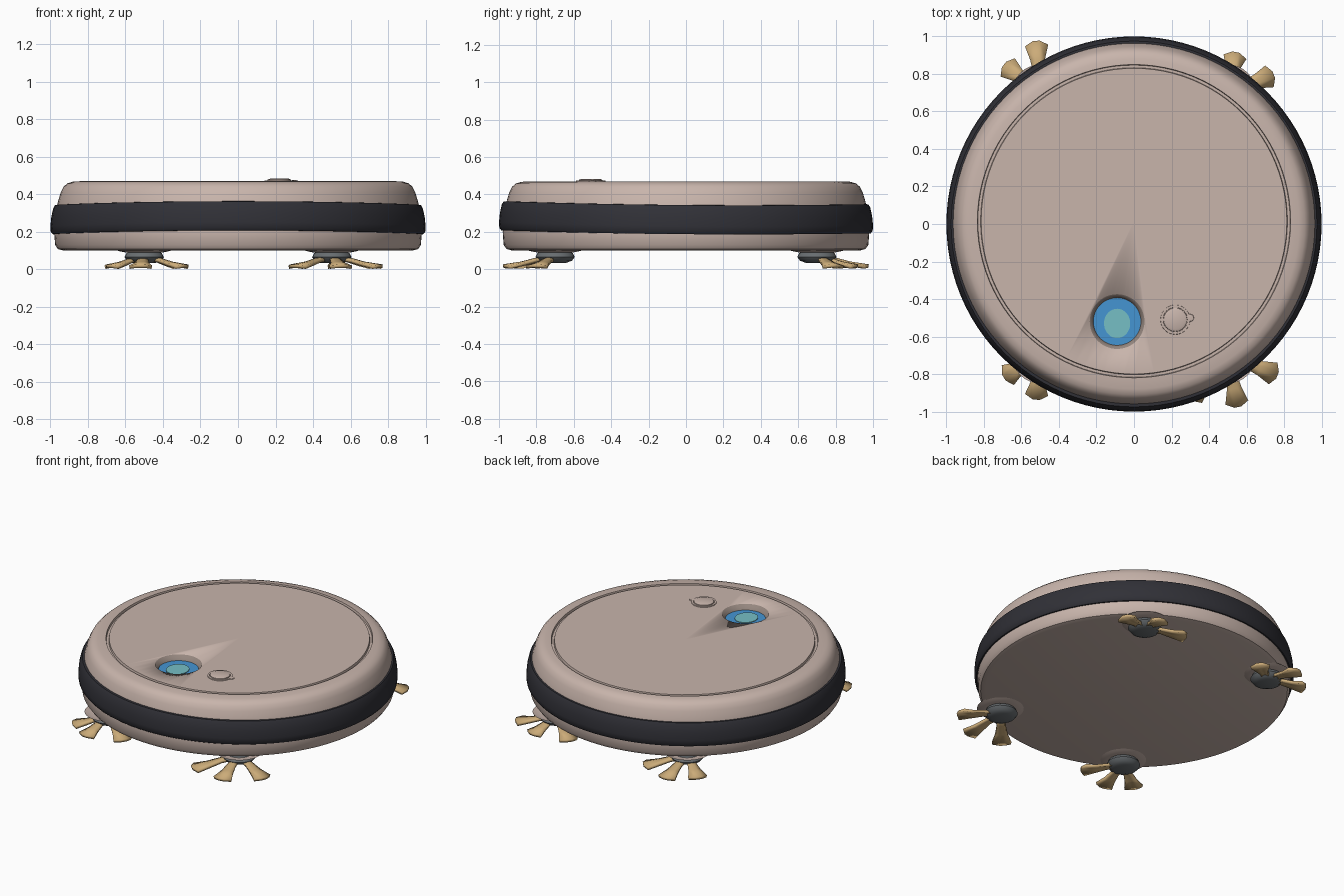
import bpy, bmesh, math
from mathutils import Vector

if "Cube" in bpy.data.objects:
    bpy.data.objects.remove(bpy.data.objects["Cube"], do_unlink=True)


def material(name, r, g, b):
    m = bpy.data.materials.new(name)
    m.use_nodes = True
    m.diffuse_color = (r, g, b, 1)
    bsdf = m.node_tree.nodes["Principled BSDF"]
    bsdf.inputs["Base Color"].default_value = (r, g, b, 1)
    bsdf.inputs["Roughness"].default_value = 0.6
    return m


SHELL = material("warm beige", 0.58, 0.46, 0.41)
RIM = material("brown grey", 0.30, 0.24, 0.21)
BAND = material("charcoal", 0.03, 0.03, 0.038)
BLUE = material("lens blue", 0.06, 0.30, 0.65)
CYAN = material("pale cyan", 0.18, 0.52, 0.56)
HUB = material("hub grey", 0.14, 0.155, 0.165)
STRAW = material("straw", 0.60, 0.41, 0.19)


def finish(name, bm, mats, angle=40):
    bmesh.ops.recalc_face_normals(bm, faces=bm.faces)
    me = bpy.data.meshes.new(name)
    bm.to_mesh(me)
    bm.free()
    for m in mats:
        me.materials.append(m)
    ob = bpy.data.objects.new(name, me)
    bpy.context.collection.objects.link(ob)
    bpy.ops.object.select_all(action="DESELECT")
    ob.select_set(True)
    bpy.context.view_layer.objects.active = ob
    bpy.ops.object.shade_smooth_by_angle(angle=math.radians(angle))
    return ob


def lathe(name, profile, mats, centre=(0, 0), segments=96, closed=False,
          shape=None, index=0):
    """Revolve (radius, z) points; shape may move each finished vertex."""
    bm = bmesh.new()
    rings = []
    for r, z in profile:
        n = segments if r > 0 else 1
        rings.append([bm.verts.new((r * math.cos(math.tau * i / n),
                                    r * math.sin(math.tau * i / n), z)) for i in range(n)])
    pairs = list(zip(rings, rings[1:]))
    if closed:
        pairs.append((rings[-1], rings[0]))
    for a, b in pairs:
        for i in range(segments):
            j = (i + 1) % segments
            quad = [a[i % len(a)], a[j % len(a)], b[j % len(b)], b[i % len(b)]]
            f = bm.faces.new(list(dict.fromkeys(quad)))
            f.material_index = index
    for v in bm.verts:
        if shape:
            shape(v.co)
        v.co.x += centre[0]
        v.co.y += centre[1]
    return finish(name, bm, mats)


# Main shell with a shallow groove around the lid
def shift_lid(co):
    if co.z > 0.44 and co.xy.length < 0.85:
        co.y += 0.015


body = lathe("body_shell", [
    (0, 0.10), (0.93, 0.10), (0.96, 0.108), (0.975, 0.13), (0.98, 0.20),
    (0.965, 0.34), (0.957, 0.37), (0.945, 0.41), (0.93, 0.44), (0.91, 0.458),
    (0.88, 0.467), (0.835, 0.47), (0.832, 0.455), (0.818, 0.455),
    (0.815, 0.47), (0, 0.47)], [SHELL, RIM], shape=shift_lid)

# Tapered socket for the lens
EYE = (-0.09, -0.52)
cutter = lathe("lens_cutter", [(0, 0.43), (0.127, 0.43), (0.146, 0.47),
                               (0.15, 0.50), (0, 0.50)],
               [SHELL, RIM], EYE, 48, index=1)
cutter.hide_render = True
cut = body.modifiers.new("lens_socket", "BOOLEAN")
cut.object = cutter
cut.operation = "DIFFERENCE"
cut.solver = "EXACT"
bpy.ops.object.select_all(action="DESELECT")
bpy.context.view_layer.objects.active = body
body.select_set(True)
bpy.ops.object.modifier_apply(modifier=cut.name)
bpy.data.objects.remove(cutter, do_unlink=True)

# Lens plates
lathe("lens", [(0, 0.428), (0.126, 0.428), (0.126, 0.436), (0, 0.436)], [BLUE], EYE, 48)
lathe("lens_pupil", [(0, 0.434), (0.07, 0.434), (0.07, 0.440), (0, 0.440)],
      [CYAN], (EYE[0], EYE[1] - 0.01), 40, shape=lambda co: setattr(co, "y", co.y * 1.12))


# Bumper band, rising slightly towards the front
def rise(co):
    co.z += 0.013 * co.y ** 2 - 0.008 * co.y


lathe("bumper_band", [(0.96, 0.187), (0.988, 0.187), (0.998, 0.20), (1.0, 0.23),
                      (0.995, 0.28), (0.985, 0.325), (0.975, 0.342), (0.95, 0.344)],
      [BAND], closed=True, shape=rise)

# Button with a small side tab
BUTTON = (0.22, -0.51)
lathe("button_ring", [(0.08, 0.465), (0.078, 0.474), (0.066, 0.474), (0.064, 0.465)],
      [SHELL], BUTTON, 40, closed=True)
lathe("button", [(0.064, 0.465), (0.062, 0.478), (0.05, 0.483), (0, 0.483)],
      [SHELL], BUTTON, 40)
lathe("button_tab", [(0.022, 0.465), (0.018, 0.474), (0, 0.476)],
      [SHELL], (BUTTON[0] + 0.08, BUTTON[1] + 0.01), 12)


# One flared bristle, from hub to tip
def bristle(name, hub, tip):
    start, end = Vector(hub), Vector(tip)
    along = (end - start).normalized()
    side = Vector((-along.y, along.x))
    length = (end - start).length
    stations = [(0.05, 0.025, 0.06), (0.45, 0.026, 0.045),
                (0.72, 0.038, 0.026), (1.0, 0.06, 0.011)]
    bm = bmesh.new()
    rows = []
    for t, width, z in stations:
        row = []
        for s in (-1, -0.3, 0.3, 1):
            notch = 0.025 * (abs(s) < 0.5) if t == 1 else 0
            p = start + along * (length * t + notch - 0.01) + side * width * s
            row.append(bm.verts.new((p.x, p.y, z + 0.006 * (abs(s) < 0.5))))
        rows.append(row)
    for a, b in zip(rows, rows[1:]):
        for i in range(3):
            bm.faces.new((a[i], a[i + 1], b[i + 1], b[i]))
    ob = finish(name, bm, [STRAW], 30)
    thick = ob.modifiers.new("thickness", "SOLIDIFY")
    thick.thickness = 0.018
    thick.offset = 0


# Four corner brushes: collar, hub and three bristles each
brushes = {
    "front_left": ((0.50, -0.70), [(0.75, -0.80), (0.55, -0.96), (0.31, -0.92)]),
    "front_right": ((-0.50, -0.70), [(-0.68, -0.81), (-0.52, -0.92), (-0.29, -0.84)]),
    "back_right": ((-0.50, 0.70), [(-0.68, 0.84), (-0.52, 0.96), (-0.30, 0.87)]),
    "back_left": ((0.50, 0.70), [(0.73, 0.79), (0.54, 0.90), (0.30, 0.85)]),
}
for place, (hub, tips) in brushes.items():
    lathe(place + "_collar", [(0.15, 0.102), (0.13, 0.096), (0.10, 0.09), (0, 0.09)],
          [SHELL], hub, 32)
    lathe(place + "_hub", [(0, 0.032), (0.06, 0.034), (0.09, 0.045), (0.105, 0.065),
                           (0.095, 0.085), (0.06, 0.105), (0, 0.11)], [HUB], hub, 24)
    for i, tip in enumerate(tips):
        bristle(f"{place}_bristle_{i + 1}", hub, tip)
